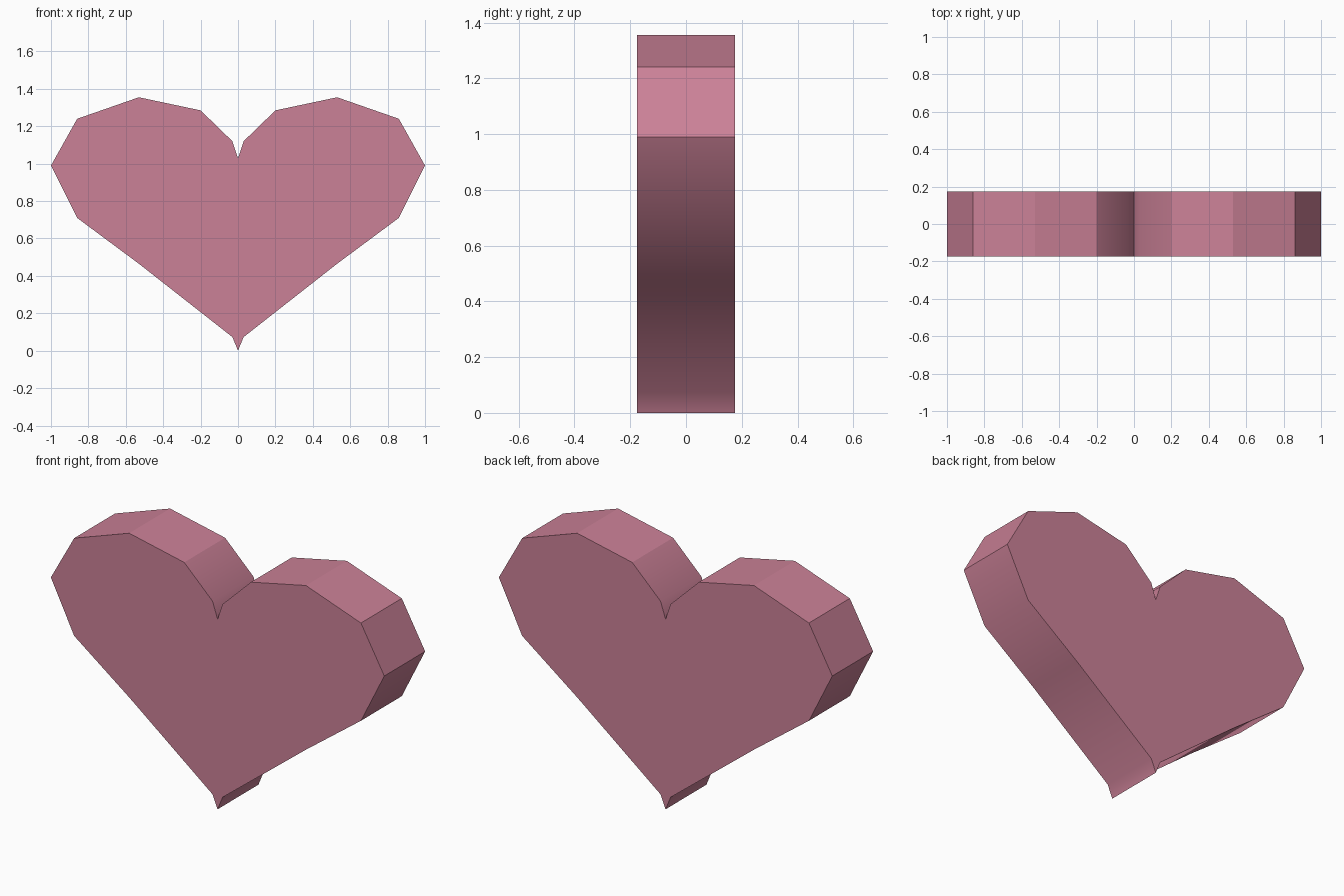
import bpy
import bmesh
import math

cube = bpy.data.objects.get("Cube")
if cube:
    bpy.data.objects.remove(cube, do_unlink=True)

# Dusty pink material
pink = bpy.data.materials.new("dusty_pink")
pink.use_nodes = True
colour = (0.60, 0.22, 0.31, 1.0)
pink.diffuse_color = colour
bsdf = pink.node_tree.nodes["Principled BSDF"]
bsdf.inputs["Base Color"].default_value = colour
bsdf.inputs["Roughness"].default_value = 0.8

# Half outline from bottom tip to top notch, as (x, z)
half = [(0, 0), (0.03, 0.073), (0.53, 0.465), (0.86, 0.71), (1, 0.99),
        (0.86, 1.24), (0.53, 1.355), (0.20, 1.285), (0.03, 1.12), (0, 1.03)]
outline = half + [(-x, z) for x, z in reversed(half[1:-1])]
depth = 0.35

# Heart slab: front face extruded to the back
bm = bmesh.new()
front = bm.faces.new([bm.verts.new((x, -depth / 2, z)) for x, z in outline])
result = bmesh.ops.extrude_face_region(bm, geom=[front], use_keep_orig=True)
back_verts = [g for g in result["geom"] if isinstance(g, bmesh.types.BMVert)]
bmesh.ops.translate(bm, verts=back_verts, vec=(0, depth, 0))
bmesh.ops.recalc_face_normals(bm, faces=bm.faces)
mesh = bpy.data.meshes.new("heart")
bm.to_mesh(mesh)
bm.free()
mesh.materials.append(pink)

heart = bpy.data.objects.new("heart", mesh)
bpy.context.collection.objects.link(heart)

# Soft shading across the gentle corners only
bpy.ops.object.select_all(action="DESELECT")
heart.select_set(True)
bpy.context.view_layer.objects.active = heart
bpy.ops.object.shade_smooth_by_angle(angle=math.radians(30.5))
